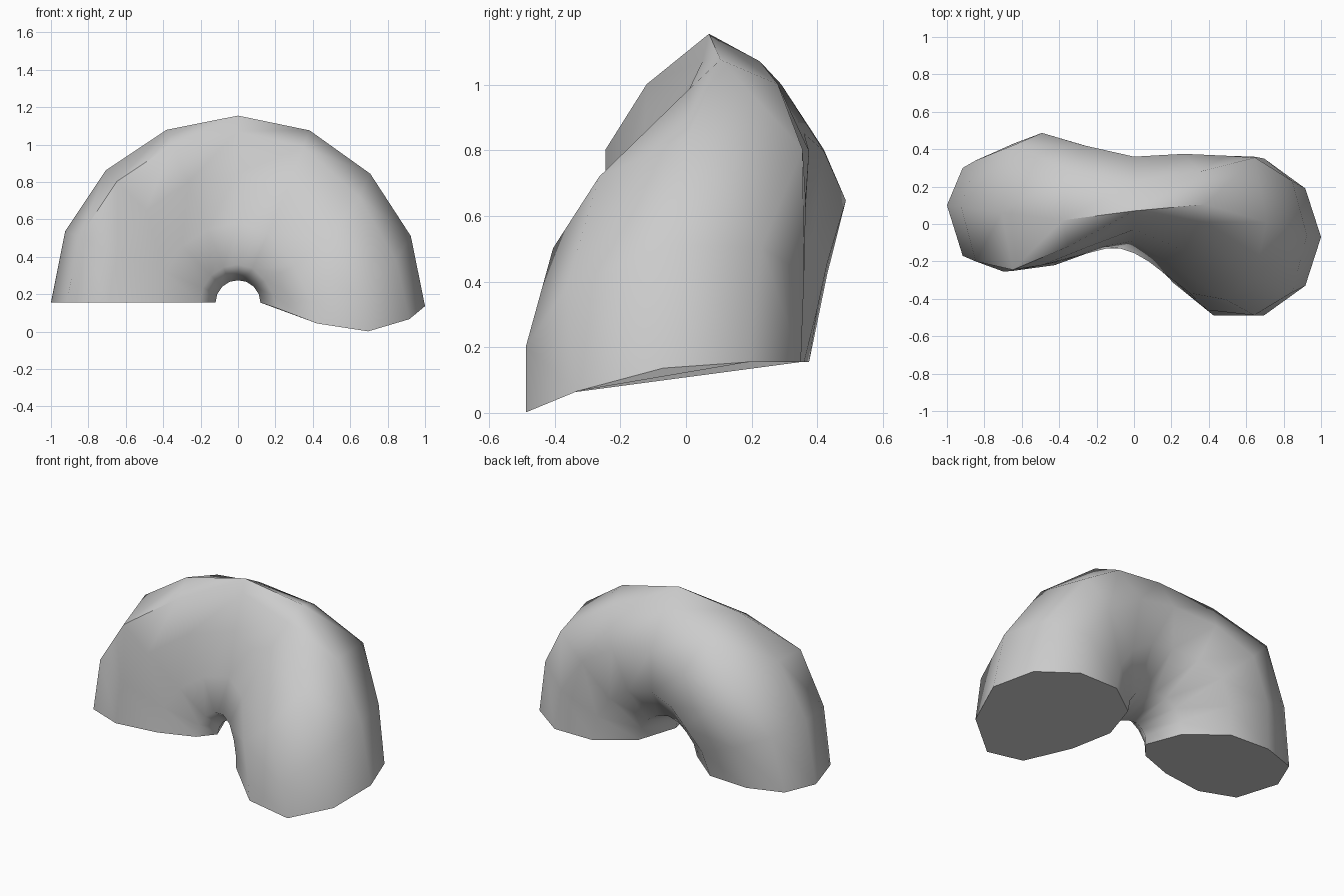
import bpy, bmesh, math

if "Cube" in bpy.data.objects:
    bpy.data.objects.remove(bpy.data.objects["Cube"])

BASE_Z, MID_R, TUBE_R, SIDES = 0.155, 0.56, 0.44, 10

# Depth of each cross-section along the arch, left end to right end:
# (outer, inner), back from outer to inner, front from inner to outer
RINGS = [
    ((0.10, -0.04), (0.30, 0.375, 0.36, 0.18), (-0.14, -0.22, -0.255, -0.17)),
    ((0.09, -0.03), (0.34, 0.43, 0.40, 0.19), (-0.13, -0.20, -0.25, -0.20)),
    ((0.06, -0.03), (0.42, 0.487, 0.43, 0.20), (-0.13, -0.17, -0.22, -0.245)),
    ((0.02, -0.03), (0.29, 0.42, 0.39, 0.19), (-0.13, -0.12, -0.13, -0.12)),
    ((0.07, -0.05), (0.225, 0.36, 0.35, 0.18), (-0.155, -0.09, -0.03, 0.05)),
    ((0.105, -0.07), (0.28, 0.375, 0.36, 0.18), (-0.20, -0.19, -0.14, 0.01)),
    ((0.01, -0.07), (0.355, 0.365, 0.35, 0.19), (-0.25, -0.37, -0.405, -0.265)),
    ((-0.06, -0.07), (0.23, 0.36, 0.35, 0.19), (-0.29, -0.46, -0.488, -0.365)),
    ((-0.07, -0.07), (0.19, 0.35, 0.35, 0.19), (-0.31, -0.488, -0.488, -0.33)),
]
# Downward sag of the front of the right leg, per side and per ring
SAG = [0.02, 0, 0, 0, 0, 0, 0.03, 0.12, 0.165, 0.095]
SAG_RING = {5: 0.15, 6: 0.88, 7: 1.33, 8: 0.93}


def ring_points(i, prof):
    (outer, inner), back, front = prof
    ys = [outer, *back, inner, *front]
    t = math.pi * (1 - i / (len(RINGS) - 1))
    for k in range(SIDES):
        rad = MID_R + TUBE_R * math.cos(2 * math.pi * k / SIDES)
        drop = SAG[k] * SAG_RING.get(i, 0)
        yield (rad * math.cos(t), ys[k], BASE_Z + rad * math.sin(t) - drop)


# Bent tube: bridge neighbouring rings, cap both ends
bm = bmesh.new()
loops = [[bm.verts.new(p) for p in ring_points(i, r)] for i, r in enumerate(RINGS)]
for a, b in zip(loops, loops[1:]):
    for k in range(SIDES):
        n = (k + 1) % SIDES
        bm.faces.new((a[k], a[n], b[n], b[k]))
bm.faces.new(loops[0])
bm.faces.new(loops[-1])
bmesh.ops.recalc_face_normals(bm, faces=bm.faces)
mesh = bpy.data.meshes.new("bent_tube")
bm.to_mesh(mesh)
bm.free()
tube = bpy.data.objects.new("bent_tube", mesh)
bpy.context.collection.objects.link(tube)

# Smooth walls, crisp end caps
bpy.context.view_layer.objects.active = tube
tube.select_set(True)
bpy.ops.object.shade_smooth_by_angle(angle=math.radians(62))
